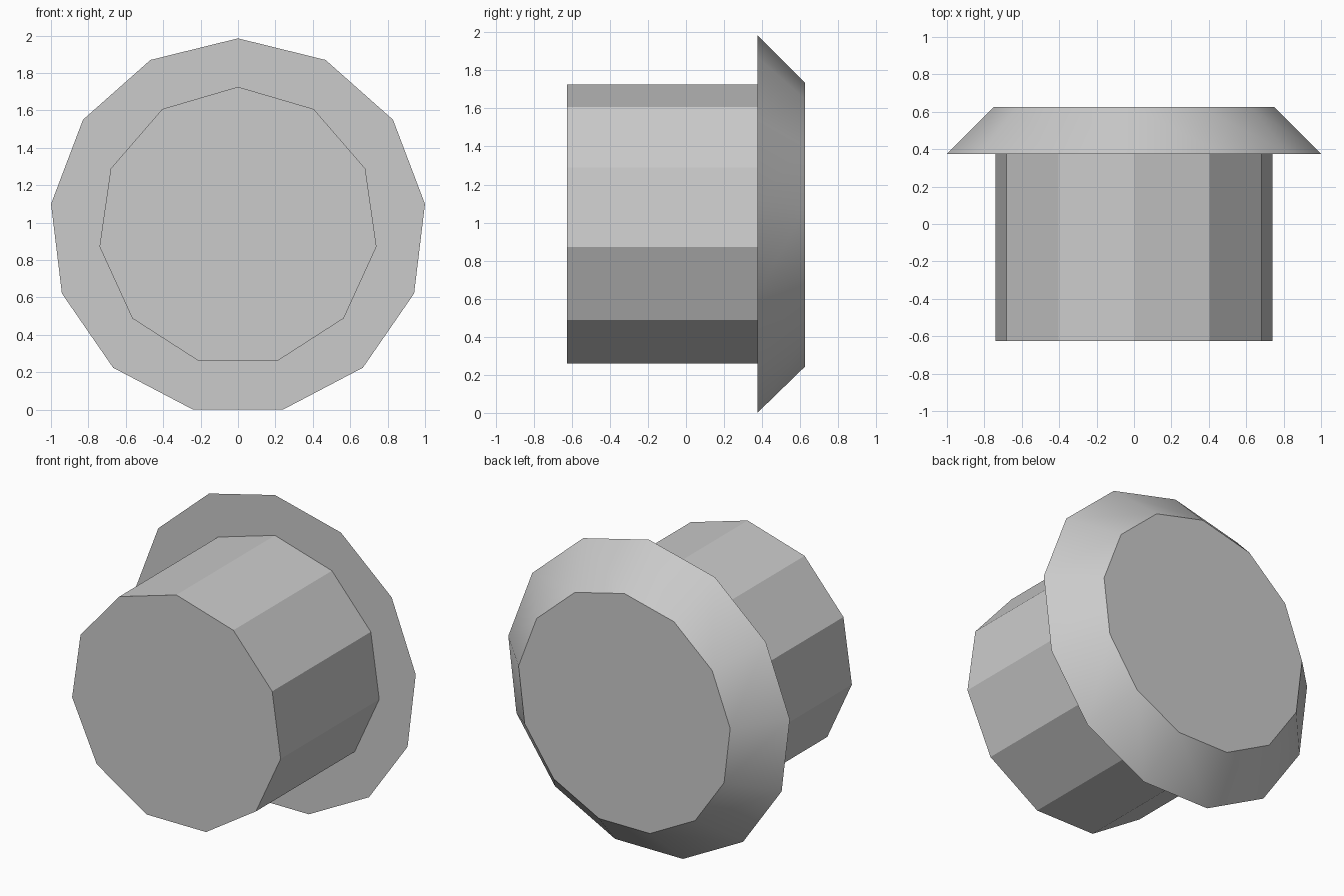
import bpy
import math
from mathutils import Matrix

cube = bpy.data.objects.get("Cube")
if cube:
    bpy.data.objects.remove(cube, do_unlink=True)

AXIS_Z = 0.978  # height of the shared axis

grey = bpy.data.materials.new("plain_grey")
grey.use_nodes = True
colour = (0.6, 0.6, 0.6, 1)
grey.diffuse_color = colour
grey.node_tree.nodes["Principled BSDF"].inputs["Base Color"].default_value = colour


def prism(name, sides, front_radius, back_radius, front_y, back_y):
    """Capped cone or cylinder along y, with one corner pointing up."""
    depth = back_y - front_y
    bpy.ops.mesh.primitive_cone_add(vertices=sides, radius1=back_radius,
                                    radius2=front_radius, depth=depth)
    obj = bpy.context.object
    obj.name = obj.data.name = name
    # Blender's cone has its first corner on +y; tip that corner up to +z
    obj.data.transform(Matrix.Rotation(math.radians(90), 4, "X"))
    obj.location = (0, (front_y + back_y) / 2, AXIS_Z)
    obj.data.materials.append(grey)
    bpy.ops.object.shade_smooth_by_angle(angle=math.radians(30))
    return obj


# Straight eleven-sided body and smooth tapered thirteen-sided rim
prism("barrel", 11, 0.748, 0.748, -0.625, 0.375)
prism("flange", 13, 1.007, 0.757, 0.375, 0.625)
